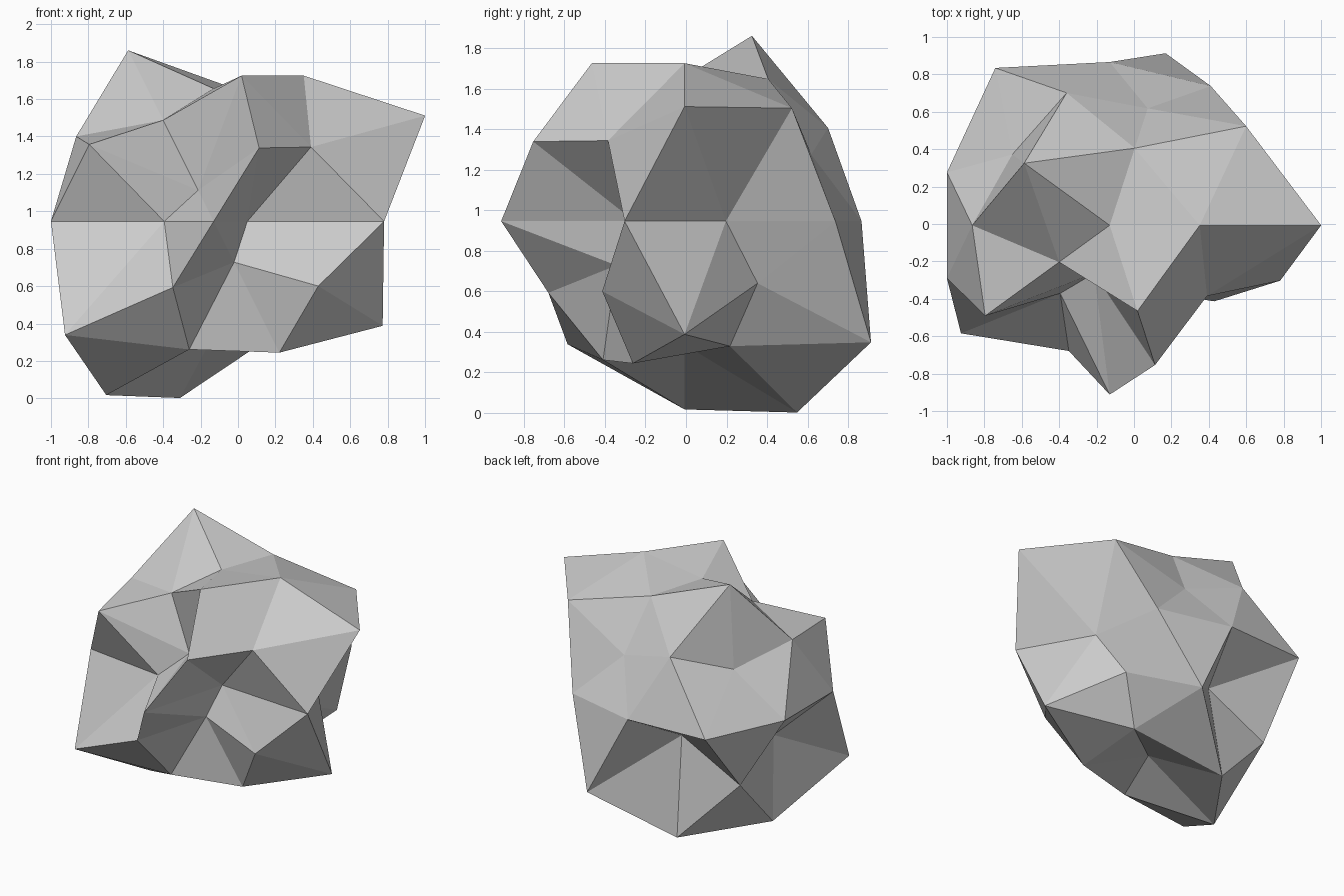
import bpy, math
from mathutils import Vector

if "Cube" in bpy.data.objects:
    bpy.data.objects.remove(bpy.data.objects["Cube"])

# Radii per latitude layer, top to bottom, each ordered by angle from +x
LAYERS = [
    [0.71],
    [0.916, 0.825, 1.075, 0.636, 0.916],
    [1.06, 0.875, 0.864, 0.317, 0.756],
    [1.264, 0.735, 0.72, 0.92, 0.878],
    [0.66, 0.92, 0.873, 1.04, 0.915, 0.915, 0.45, 0.905, 0.306, 0.958],
    [0.685, 0.53, 0.65, 0.79, 0.773],
    [1.062, 1.137, 0.91, 1.155, 0.415],
    [0.725, 1.11, 1.092, 0.805, 0.825],
    [0.61],
]
CENTRE = Vector((-0.13, -0.007, 0.946))


def order(v):
    """Sort key: layer from the top, then angle around z."""
    angle = round(math.degrees(math.atan2(v.co.y, v.co.x))) % 360
    return (-round(v.co.z, 2), angle)


# Rock: faceted icosphere with each vertex pushed in or out along its ray
bpy.ops.mesh.primitive_ico_sphere_add(subdivisions=2, radius=1)
rock = bpy.context.object
rock.name = "rock"
radii = [r for layer in LAYERS for r in layer]
for v, r in zip(sorted(rock.data.vertices, key=order), radii):
    v.co = CENTRE + v.co.normalized() * r
rock.data.update()
bpy.ops.object.shade_flat()
